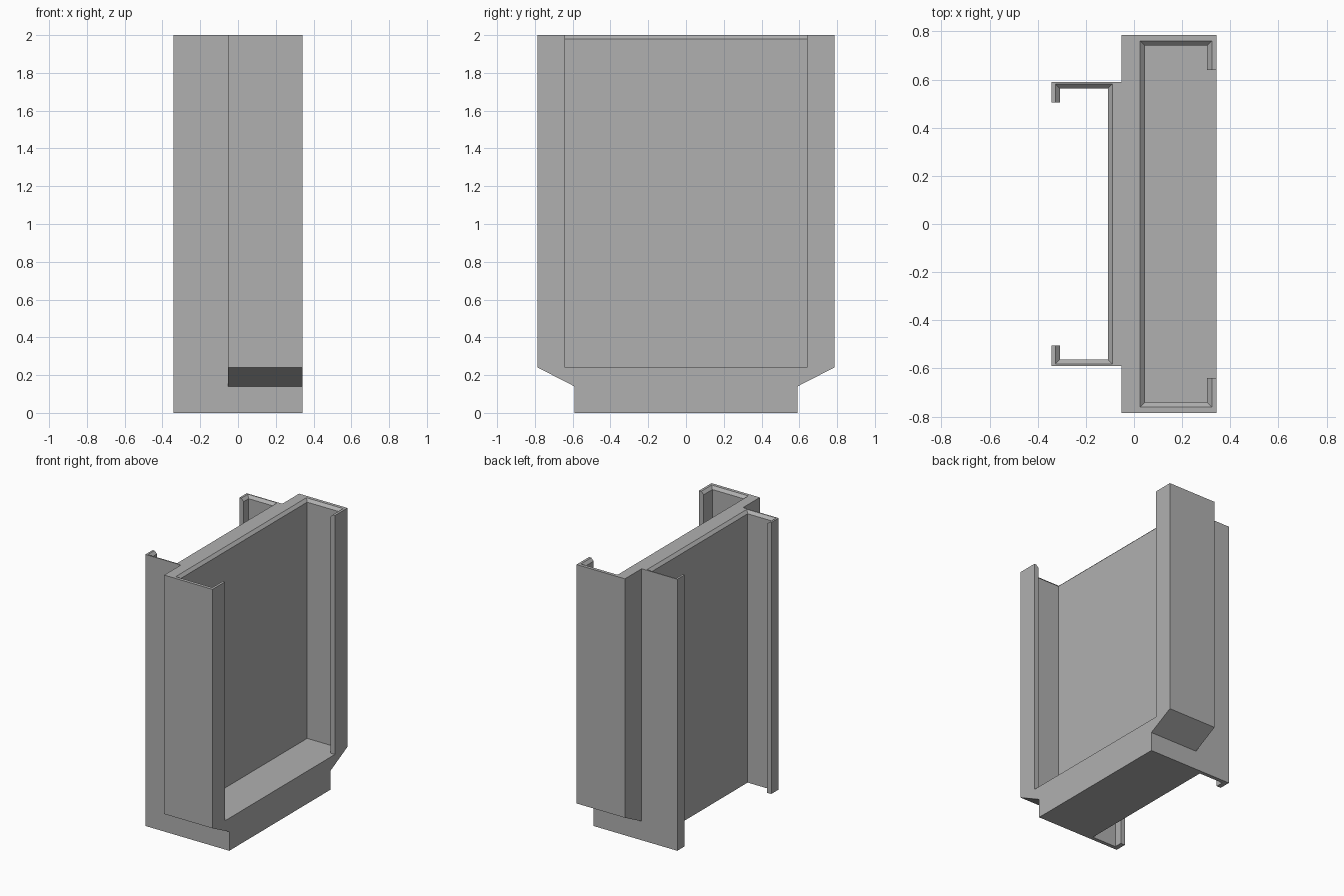
import bpy
import bmesh

cube = bpy.data.objects.get("Cube")
if cube:
    bpy.data.objects.remove(cube, do_unlink=True)

HEIGHT = 2.0
FLOOR = 0.24      # pocket floor
BEVEL = 0.02      # lead-in chamfer around the top openings

grey = bpy.data.materials.new("grey plastic")
grey.use_nodes = True
colour = (0.434, 0.434, 0.434, 1)
grey.diffuse_color = colour
grey.node_tree.nodes["Principled BSDF"].inputs["Base Color"].default_value = colour


def loft(name, rings):
    """Closed solid through a list of equal-length point rings."""
    bm = bmesh.new()
    loops = [[bm.verts.new(p) for p in ring] for ring in rings]
    for a, b in zip(loops, loops[1:]):
        for i in range(len(a)):
            j = (i + 1) % len(a)
            bm.faces.new((a[i], a[j], b[j], b[i]))
    bm.faces.new(loops[0])
    bm.faces.new(loops[-1])
    bmesh.ops.recalc_face_normals(bm, faces=bm.faces)
    mesh = bpy.data.meshes.new(name)
    bm.to_mesh(mesh)
    bm.free()
    mesh.materials.append(grey)
    ob = bpy.data.objects.new(name, mesh)
    bpy.context.collection.objects.link(ob)
    return ob


def rect(x0, x1, y, z, grow=0):
    """Horizontal rectangle, symmetric in y, optionally enlarged."""
    x0, x1, y = x0 - grow, x1 + grow, y + grow
    return [(x0, -y, z), (x1, -y, z), (x1, y, z), (x0, y, z)]


def box(name, x0, x1, y, z0, z1):
    return loft(name, [rect(x0, x1, y, z0), rect(x0, x1, y, z1)])


def flared_slot(name, x0, x1, y, z0):
    """Cutter that widens at the top to leave a chamfered mouth."""
    return loft(name, [rect(x0, x1, y, z0),
                       rect(x0, x1, y, HEIGHT - BEVEL),
                       rect(x0, x1, y, HEIGHT + BEVEL, 2 * BEVEL)])


def combine(target, tool, operation):
    tool.hide_render = True
    mod = target.modifiers.new(tool.name, 'BOOLEAN')
    mod.operation = operation
    mod.solver = 'EXACT'
    mod.object = tool
    bpy.context.view_layer.objects.active = target
    bpy.ops.object.modifier_apply(modifier=mod.name)
    bpy.data.objects.remove(tool, do_unlink=True)


# Wide pocket body with tapered shoulders above a narrower foot
half = [(0.59, 0), (0.59, 0.14), (0.785, FLOOR), (0.785, HEIGHT)]
outline = half + [(-y, z) for y, z in reversed(half)]
holder = loft("double_holder", [[(x, y, z) for y, z in outline] for x in (-0.052, 0.342)])

# Narrow channel block on the other side
combine(holder, box("channel_block", -0.342, 0.0, 0.59, 0, HEIGHT), 'UNION')

# Pocket closed at the floor, with a window between its two lips
combine(holder, flared_slot("pocket_cut", 0.045, 0.304, 0.741, FLOOR), 'DIFFERENCE')
combine(holder, box("pocket_window", 0.2, 0.5, 0.64, FLOOR, 2.2), 'DIFFERENCE')

# Channel open at both ends, with a window between its two lips
combine(holder, flared_slot("channel_cut", -0.307, -0.109, 0.562, -0.1), 'DIFFERENCE')
combine(holder, box("channel_window", -0.5, -0.2, 0.504, -0.2, 2.2), 'DIFFERENCE')

# Clean up coplanar splits
bm = bmesh.new()
bm.from_mesh(holder.data)
bmesh.ops.remove_doubles(bm, verts=bm.verts, dist=0.0001)
bmesh.ops.dissolve_limit(bm, angle_limit=0.01, verts=bm.verts, edges=bm.edges)
bm.to_mesh(holder.data)
bm.free()
